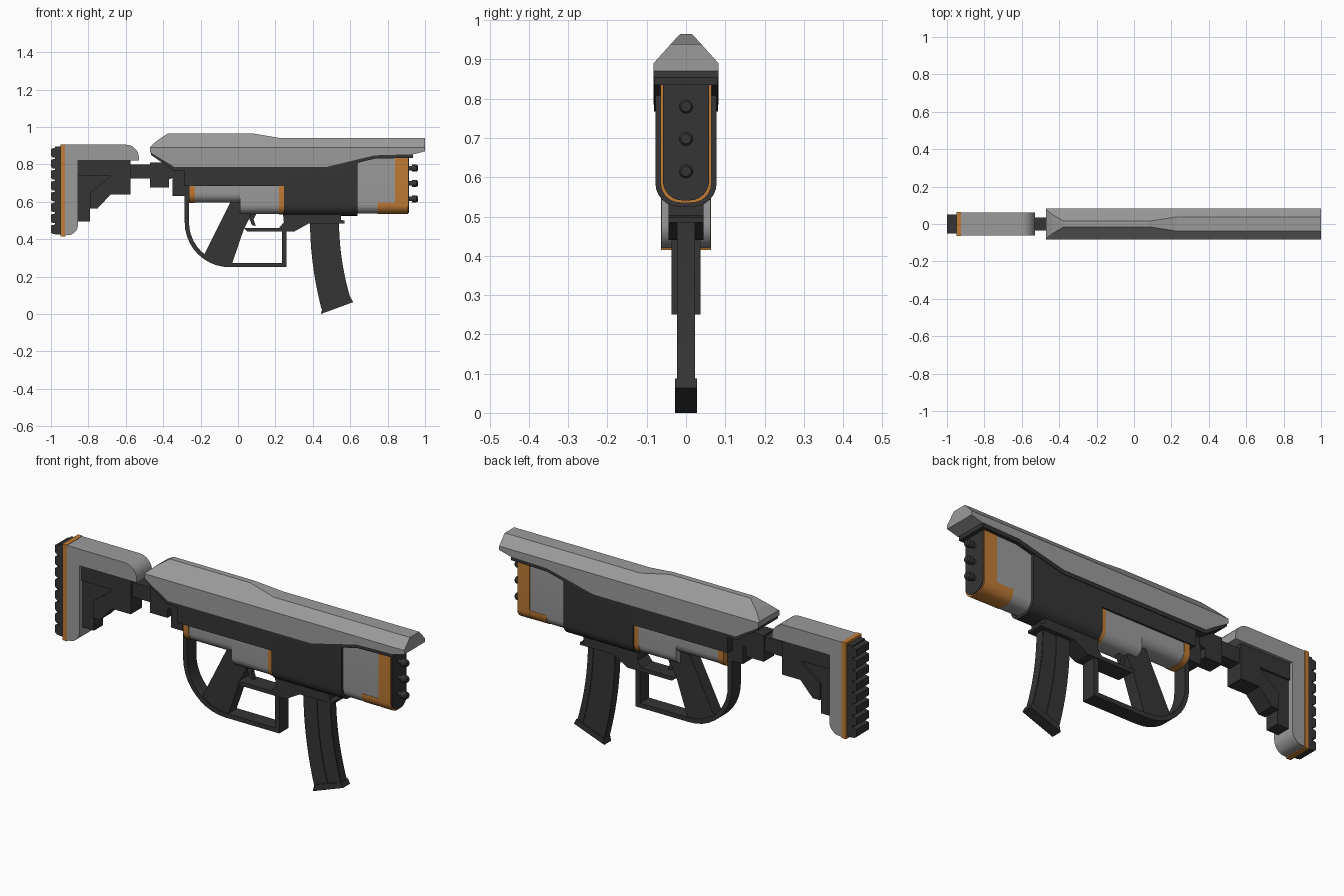
import bpy, bmesh, math


def material(name, rgb):
    m = bpy.data.materials.new(name)
    m.diffuse_color = (*rgb, 1)
    return m


GREY = material("grey", (0.33, 0.33, 0.33))
DARK = material("dark", (0.035, 0.035, 0.035))
ORANGE = material("orange", (0.53, 0.2, 0.035))


def loft(name, rings, mat, smooth=False):
    """Skin equal-length rings of 3D points and cap both ends."""
    bm = bmesh.new()
    vs = [[bm.verts.new(p) for p in r] for r in rings]
    n = len(vs[0])
    for a, b in zip(vs, vs[1:]):
        for i in range(n):
            j = (i + 1) % n
            bm.faces.new((a[i], a[j], b[j], b[i]))
    bm.faces.new(vs[0][::-1])
    bm.faces.new(vs[-1])
    bmesh.ops.recalc_face_normals(bm, faces=bm.faces)
    me = bpy.data.meshes.new(name)
    bm.to_mesh(me)
    bm.free()
    ob = bpy.data.objects.new(name, me)
    bpy.context.collection.objects.link(ob)
    me.materials.append(mat)
    if smooth:
        bpy.ops.object.select_all(action='DESELECT')
        ob.select_set(True)
        bpy.context.view_layer.objects.active = ob
        bpy.ops.object.shade_smooth_by_angle(angle=math.radians(28))
    return ob


def prism(name, pts, hw, mat, smooth=False):
    """Side profile (x, z) extruded to y = -hw..hw."""
    return loft(name, [[(x, y, z) for x, z in pts] for y in (-hw, hw)], mat, smooth)


def box(name, x0, x1, z0, z1, hw, mat):
    return prism(name, [(x0, z0), (x1, z0), (x1, z1), (x0, z1)], hw, mat)


def arc(cx, cz, r, a0, a1, n=8):
    return [(cx + r * math.cos(math.radians(a0 + (a1 - a0) * i / n)),
             cz + r * math.sin(math.radians(a0 + (a1 - a0) * i / n))) for i in range(n + 1)]


def trough(name, x0, x1, hw, z0, z1, mat, r=0.05):
    """U-shaped section with a rounded bottom, run along x."""
    half = arc(hw - r, z0 + r, r, -90, 0, 6) + [(hw, z1)]
    sec = half + [(-y, z) for y, z in reversed(half)]
    return loft(name, [[(x, y, z) for y, z in sec] for x in (x0, x1)], mat, True)


def rod(name, rings, z, mat, n=16):
    """Turned part along x from (x, radius) pairs."""
    return loft(name, [[(x, *p) for p in arc(0, z, r, 0, 360 - 360 / n, n - 1)]
                       for x, r in rings], mat, True)


# Faceted top cover: x, lower z, top z, top half width
stations = [(-0.47, 0.865, 0.893, 0.078), (-0.435, 0.843, 0.925, 0.05),
            (-0.375, 0.808, 0.965, 0.015), (-0.34, 0.785, 0.965, 0.015),
            (0.08, 0.785, 0.965, 0.015), (0.23, 0.785, 0.94, 0.038),
            (0.47, 0.785, 0.94, 0.038), (0.73, 0.848, 0.94, 0.038),
            (0.94, 0.854, 0.94, 0.038), (1.0, 0.87, 0.94, 0.038)]
loft("top_cover", [[(x, -0.083, b), (x, -0.083, 0.89), (x, -w, t),
                    (x, w, t), (x, 0.083, 0.89), (x, 0.083, b)]
                   for x, b, t, w in stations], GREY)

# Dark rail following the lower edge of the cover
prism("cover_rail", [(-0.465, 0.875), (-0.465, 0.85), (-0.345, 0.767), (0.47, 0.767),
                     (0.73, 0.83), (0.935, 0.835), (0.935, 0.86), (0.73, 0.86),
                     (0.47, 0.80), (-0.335, 0.80)], 0.081, DARK)

# Receiver
box("receiver_rear", -0.29, 0.26, 0.685, 0.80, 0.077, DARK)
trough("receiver_front", 0.245, 0.64, 0.078, 0.525, 0.825, DARK, 0.06)
box("receiver_end", -0.35, -0.285, 0.63, 0.785, 0.04, DARK)
trough("lower_shell_rear", -0.26, 0.02, 0.068, 0.595, 0.70, GREY)
trough("lower_shell_front", 0.01, 0.25, 0.068, 0.535, 0.70, GREY)
trough("rear_band", -0.262, -0.23, 0.07, 0.593, 0.69, ORANGE)
trough("middle_band", 0.22, 0.25, 0.07, 0.533, 0.69, ORANGE)

# Muzzle housing with orange trim and three nozzles
trough("muzzle_housing", 0.63, 0.905, 0.063, 0.537, 0.845, GREY)
trough("muzzle_band", 0.84, 0.91, 0.065, 0.535, 0.84, ORANGE)
trough("muzzle_lower_trim", 0.745, 0.909, 0.0645, 0.5355, 0.595, ORANGE)
trough("muzzle_plate", 0.90, 0.914, 0.059, 0.541, 0.84, DARK)
for i, z in enumerate((0.615, 0.698, 0.78)):
    rod(f"nozzle_{i + 1}", [(0.90, 0.012), (0.93, 0.012), (0.93, 0.018),
                            (0.955, 0.018), (0.962, 0.013)], z, DARK)

# Buffer tube and its collar
prism("buffer_collar", [(-0.47, 0.675), (-0.37, 0.675), (-0.37, 0.72), (-0.34, 0.73),
                        (-0.34, 0.79), (-0.37, 0.81), (-0.47, 0.81)], 0.042, DARK)
box("buffer_tube", -0.60, -0.46, 0.725, 0.80, 0.034, DARK)

# Shoulder stock
prism("stock_shell", [(-0.93, 0.905)] + arc(-0.60, 0.835, 0.07, 90, 0) +
      [(-0.53, 0.82), (-0.855, 0.82)] + arc(-0.915, 0.48, 0.06, 0, -75) + [(-0.93, 0.42)],
      0.062, GREY, True)
prism("stock_core", [(-0.86, 0.82), (-0.575, 0.82), (-0.575, 0.64), (-0.68, 0.64),
                     (-0.75, 0.565), (-0.79, 0.565), (-0.79, 0.495), (-0.86, 0.495)],
      0.036, DARK)
prism("stock_frame", [(-0.86, 0.82), (-0.575, 0.82), (-0.575, 0.64), (-0.68, 0.64),
                      (-0.75, 0.565), (-0.79, 0.565), (-0.79, 0.65), (-0.71, 0.71),
                      (-0.68, 0.738), (-0.86, 0.738)], 0.046, DARK)
box("stock_trim", -0.95, -0.925, 0.415, 0.907, 0.0635, ORANGE)

# Ribbed butt pad
box("butt_pad", -0.978, -0.945, 0.425, 0.895, 0.05, DARK)
for i in range(8):
    z = 0.427 + i * 0.0585
    prism(f"pad_rib_{i + 1}", [(-0.97, z), (-0.99, z), (-1.0, z + 0.008), (-1.0, z + 0.046),
                               (-0.97, z + 0.054)], 0.05, DARK)

# Hand guard loop, grip and trigger
prism("hand_guard", [(-0.285, 0.70)] + arc(-0.045, 0.49, 0.24, 180, 270, 10) +
      [(0.26, 0.25), (0.26, 0.45), (0.235, 0.45), (0.235, 0.273)] +
      arc(-0.045, 0.49, 0.217, 270, 180, 10) + [(-0.262, 0.70)], 0.037, DARK, True)
prism("grip", [(-0.03, 0.62), (0.03, 0.60), (0.03, 0.555), (0.07, 0.53), (0.03, 0.45),
               (-0.035, 0.26), (-0.12, 0.262), (-0.19, 0.30)], 0.032, DARK)
prism("trigger", [(0.05, 0.56), (0.10, 0.54), (0.083, 0.505), (0.095, 0.47),
                  (0.075, 0.475), (0.06, 0.51)], 0.012, DARK)

# Underside frame running from the trigger to the magazine well
prism("lower_frame", [(0.03, 0.46), (0.05, 0.44), (0.30, 0.44), (0.38, 0.485), (0.57, 0.485),
                      (0.57, 0.498), (0.55, 0.503), (0.55, 0.54), (0.24, 0.54),
                      (0.245, 0.49), (0.22, 0.46)], 0.044, DARK)


def mag_band(a, b, n=10):
    """Slice of the curved magazine between fractions a and b of its depth."""
    def side(f):
        return [(0.385 + 0.155 * f + 0.062 * t * t, 0.50 - (0.475 - 0.055 * f) * t)
                for t in (i / n for i in range(n + 1))]
    return side(a) + side(b)[::-1]


# Curved magazine with a raised rear half, front rib and base plate
prism("magazine", mag_band(0, 1), 0.02, DARK, True)
prism("magazine_rear_half", mag_band(0.01, 0.5), 0.0235, DARK, True)
prism("magazine_front_rib", mag_band(0.8, 0.99), 0.0235, DARK, True)
prism("magazine_base", [(0.443, 0.0), (0.615, 0.063), (0.603, 0.088), (0.452, 0.036)],
      0.028, DARK)
